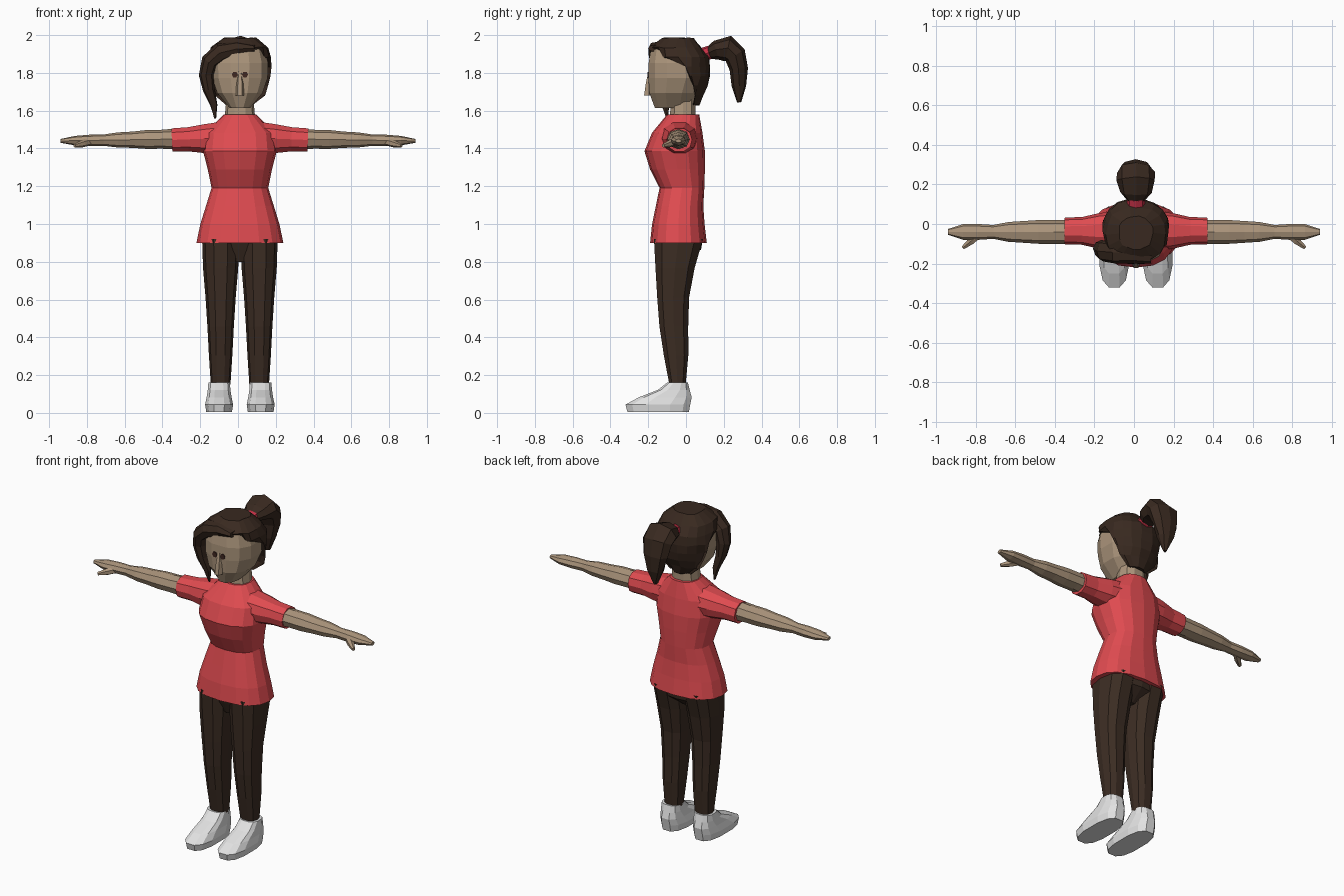
import bpy
import bmesh
import math
import random
from mathutils import Vector

random.seed(4)
MIDLINE = .01

default_cube = bpy.data.objects.get("Cube")
if default_cube:
    bpy.data.objects.remove(default_cube, do_unlink=True)


def material(name, red, green, blue):
    mat = bpy.data.materials.new(name)
    mat.use_nodes = True
    colour = (red, green, blue, 1)
    mat.diffuse_color = colour
    mat.node_tree.nodes["Principled BSDF"].inputs["Base Color"].default_value = colour
    return mat


SKIN = material("skin tan", .41, .3, .2)
SHIRT = material("shirt red", .74, .07, .08)
HAIR = material("hair dark brown", .04, .022, .014)
PANTS = material("trouser brown", .045, .026, .017)
SHOE = material("shoe white", .76, .76, .76)
TIE = material("hair tie crimson", .55, .03, .06)
EYE = material("eye dark brown", .05, .02, .015)


def profile(keys, t):
    """Value at t along evenly spaced keys, joined by straight lines."""
    place = t * (len(keys) - 1)
    low = int(place)
    high = min(low + 1, len(keys) - 1)
    return keys[low] + (keys[high] - keys[low]) * (place - low)


def sample(*profiles):
    """Read several profiles together, at the spacing of the longest one."""
    steps = max(len(keys) for keys in profiles) - 1
    return [[profile(keys, i / steps) for keys in profiles] for i in range(steps + 1)]


def unit_ring(sides, power, flat_front):
    """Superellipse filling a unit box, with a flat or a corner at the front."""
    ring = []
    for i in range(sides):
        angle = math.tau * (i + flat_front / 2) / sides
        ring.append([math.copysign(abs(c) ** (2 / power), c)
                     for c in (math.cos(angle), math.sin(angle))])
    reach = max(u for u, v in ring)
    return [(u / reach, v / reach) for u, v in ring]


def loft(name, mat, rings, jitter):
    """Skin a list of equal point rings and cap both ends."""
    bm = bmesh.new()
    rows = [[bm.verts.new(point) for point in ring] for ring in rings]
    for low, high in zip(rows, rows[1:]):
        for i in range(len(low)):
            bm.faces.new((low[i - 1], low[i], high[i], high[i - 1]))
    bm.faces.new(rows[0])
    bm.faces.new(rows[-1])
    for vert in bm.verts:
        vert.co += Vector([random.uniform(-jitter, jitter) for axis in "xyz"])
    bmesh.ops.recalc_face_normals(bm, faces=bm.faces)
    mesh = bpy.data.meshes.new(name)
    bm.to_mesh(mesh)
    bm.free()
    mesh.materials.append(mat)
    bpy.context.collection.objects.link(bpy.data.objects.new(name, mesh))


def stack(name, mat, heights, width, front, back, hairline=(-1,), centre=0,
          sides=12, power=2.4, flat_front=False, jitter=0):
    """Loft upwards through level rings, cut off in front of the hairline."""
    shape = unit_ring(sides, power, flat_front)
    rings = []
    for z, half, near, far, limit in sample(heights, width, front, back, hairline):
        middle, depth = (near + far) / 2, (far - near) / 2
        rings.append([(MIDLINE + centre + u * half, max(middle + v * depth, limit), z)
                      for u, v in shape])
    loft(name, mat, rings, jitter)


def tube(name, mat, xs, ys, zs, wide, thick, across, sides=8, jitter=0):
    """Loft along a path; wide is the radius along the across direction."""
    shape = unit_ring(sides, 2.2, False)
    rows = sample(xs, ys, zs, wide, thick)
    points = [Vector((x, y, z)) for x, y, z, a, b in rows]
    rings = []
    for i, (x, y, z, a, b) in enumerate(rows):
        tangent = points[min(i + 1, len(points) - 1)] - points[max(i - 1, 0)]
        other = tangent.cross(Vector(across)).normalized()
        first = other.cross(tangent).normalized()
        rings.append([points[i] + first * u * a + other * v * b for u, v in shape])
    loft(name, mat, rings, jitter)


# Shirt: flared hem, narrow waist, full chest, sloping shoulders
stack("shirt_body", SHIRT, heights=(.9, 1.58),
      width=(.23, .21, .18, .15, .17, .195, .185, .085),
      front=(-.19, -.18, -.16, -.14, -.19, -.22, -.18, -.1),
      back=(.11, .09, .1, .1, .07), sides=16)

# Hips joining the two legs
stack("trouser_hips", PANTS, heights=(.8, .93), width=(.06, .19, .2),
      front=(-.12, -.17), back=(0, .08, .09))

for side, label in ((1, "left"), (-1, "right")):
    # Sleeve, arm and thumb run outward
    tube(label + "_sleeve", SHIRT, [MIDLINE + side * x for x in (.1, .36)], (-.035,),
         (1.455, 1.445), wide=(.1, .09, .07, .068), thick=(.09, .08, .067, .064),
         across=(0, 1, 0), sides=10)
    tube(label + "_arm", SKIN, [side * x for x in (.33, .94)], (-.04,), (1.45, 1.44),
         wide=(.06, .06, .06, .055, .05, .035, .04, .04, .015),
         thick=(.055, .05, .05, .043, .04, .03, .03, .025, .01), across=(0, 1, 0))
    tube(label + "_thumb", SKIN, [side * x for x in (.78, .865)], (-.05, -.12),
         (1.437, 1.415), wide=(.02, .02, .01), thick=(.02, .02, .01),
         across=(0, 0, 1), sides=6)

    # Tapered trouser leg
    stack(label + "_leg", PANTS, heights=(.15, .92), centre=side * .102,
          width=(.052, .062, .07, .08, .093, .098), front=(-.09, -.14, -.16, -.175),
          back=(0, .015, .015, .02, .05, .095), sides=10)

    # Shoe with a long toe and a raised ankle
    stack(label + "_shoe", SHOE, heights=(.005, .16), centre=side * .11,
          width=(.068, .074, .066, .06, .057), front=(-.31, -.32, -.25, -.15, -.1),
          back=(.015, .03, .01), power=2.7, flat_front=True)

    # Eye plate on the flat of the face
    stack(label + "_eye", EYE, heights=(1.775, 1.806), centre=side * .027,
          width=(.008, .016, .008), front=(-.203,), back=(-.195,),
          sides=4, flat_front=True)

# Neck, head and wedge nose
stack("neck", SKIN, heights=(1.55, 1.68), width=(.082, .07), front=(-.09, -.08),
      back=(.053,), sides=10)
stack("head", SKIN, heights=(1.615, 1.93), width=(.055, .12, .147, .15, .13),
      front=(-.165, -.194, -.199, -.198, -.185), back=(.03, .1, .08), flat_front=True)
stack("nose", SKIN, heights=(1.68, 1.81), width=(.022, .02, .01),
      front=(-.225, -.215, -.2), back=(-.17,), sides=6)

# Hair shell, cut back along the hairline
stack("hair_cap", HAIR, heights=(1.63, 1.985),
      width=(.07, .13, .15, .162, .167, .165, .15, .085),
      front=[-.205] * 6 + [-.195, -.13], back=(.07, .11, .13, .12, .04),
      hairline=(.04, .05, .04, .02, 0, -.12, -1, -1), sides=18, jitter=.004)

# Swept fringe falling into a pointed side lock
tube("fringe_lock", HAIR, (.09, 0, -.09, -.15, -.17, -.155, -.13, -.12), (-.16, -.1),
     (1.93, 1.93, 1.91, 1.86, 1.79, 1.71, 1.63, 1.56),
     wide=(.04, .05, .06, .05, .04, .025, .005), thick=(.02, .05, .04, .03, .005),
     across=(0, 1, 0), jitter=.003)

# Ponytail with its band
tube("hair_tie", TIE, (MIDLINE,), (.085, .128), (1.895, 1.91), wide=(.045,),
     thick=(.036,), across=(1, 0, 0))
tube("ponytail", HAIR, (MIDLINE,), (.115, .16, .22, .26, .28, .28, .28),
     (1.905, 1.92, 1.93, 1.895, 1.82, 1.73, 1.645),
     wide=(.04, .08, .097, .094, .08, .05, .01),
     thick=(.03, .05, .068, .06, .047, .04, .01), across=(1, 0, 0), jitter=.003)
